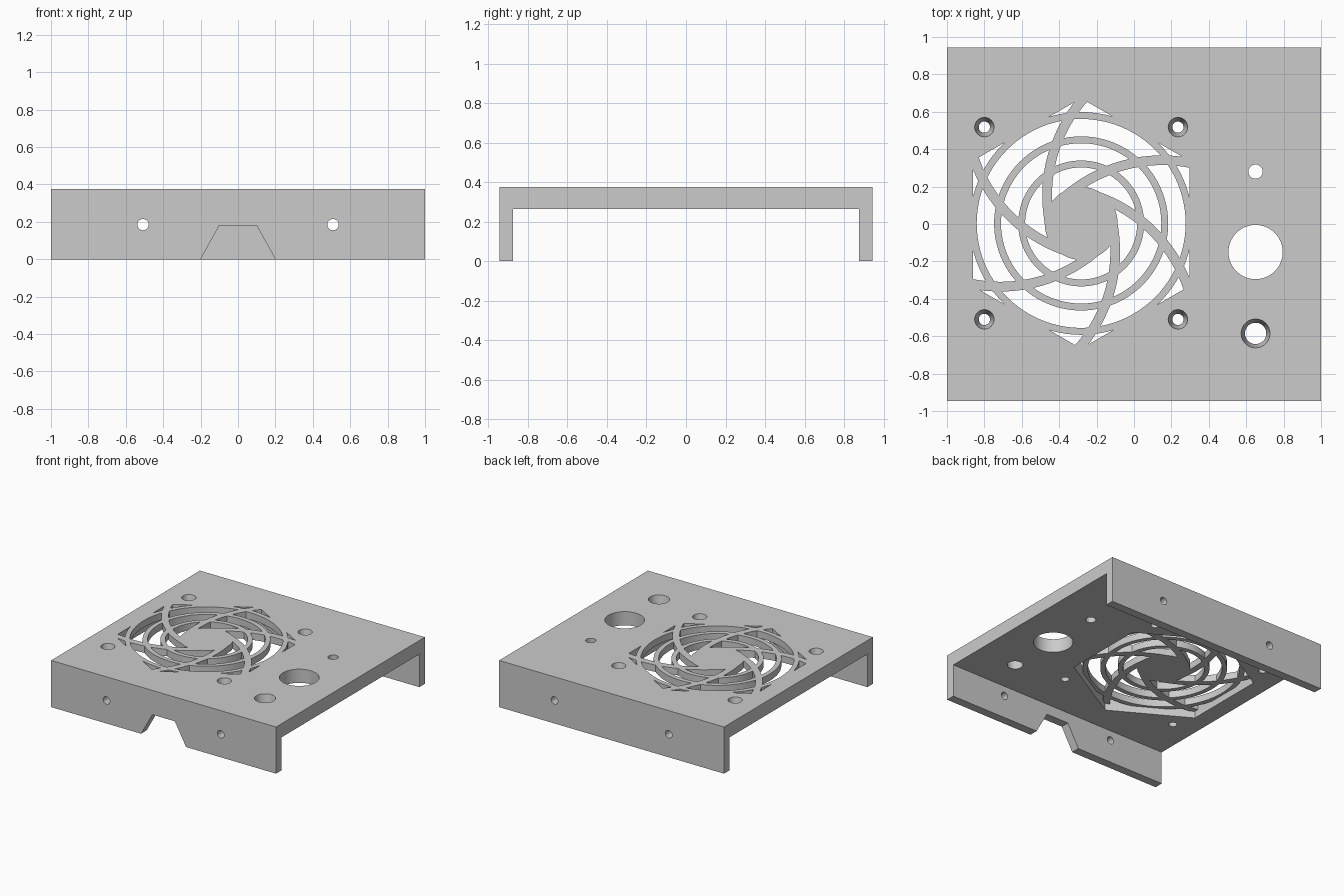
import bpy, bmesh, math
from mathutils import Matrix, Vector

cube = bpy.data.objects.get("Cube")
if cube:
    bpy.data.objects.remove(cube, do_unlink=True)

TOP, UNDER, RIB_UNDER = 0.375, 0.265, 0.32
FAN = Vector((-0.2825, 0.003, 0))

grey = bpy.data.materials.new("plain grey")
grey.use_nodes = True
grey.diffuse_color = (0.6, 0.6, 0.6, 1)
grey.node_tree.nodes["Principled BSDF"].inputs["Base Color"].default_value = (0.6, 0.6, 0.6, 1)


def finish(bm, name):
    bmesh.ops.recalc_face_normals(bm, faces=bm.faces)
    mesh = bpy.data.meshes.new(name)
    bm.to_mesh(mesh)
    bm.free()
    mesh.materials.append(grey)
    obj = bpy.data.objects.new(name, mesh)
    bpy.context.collection.objects.link(obj)
    return obj


def prism(name, points, direction):
    """Extrude a closed outline of 3D points along a direction."""
    bm = bmesh.new()
    face = bm.faces.new([bm.verts.new(p) for p in points])
    ext = bmesh.ops.extrude_face_region(bm, geom=[face])
    bmesh.ops.translate(bm, vec=direction,
                        verts=[v for v in ext["geom"] if isinstance(v, bmesh.types.BMVert)])
    return finish(bm, name)


def cone(name, pos, r_low, r_high, depth, matrix=Matrix()):
    bm = bmesh.new()
    bmesh.ops.create_cone(bm, cap_ends=True, segments=64, radius1=r_low, radius2=r_high,
                          depth=depth, matrix=Matrix.Translation(pos) @ matrix)
    return finish(bm, name)


def band(name, centre, radius, width, start, end, z0, z1, closed=False, steps=96):
    """A flat curved strip with a rectangular section."""
    bm = bmesh.new()
    rows = []
    for i in range(steps if closed else steps + 1):
        a = start + (end - start) * i / steps
        out = Vector((math.cos(a), math.sin(a), 0))
        rows.append([bm.verts.new(centre + out * (radius + s * width / 2) + Vector((0, 0, z)))
                     for s, z in ((-1, z0), (1, z0), (1, z1), (-1, z1))])
    pairs = list(zip(rows, rows[1:])) + ([(rows[-1], rows[0])] if closed else [])
    for a, b in pairs:
        for k in range(4):
            j = (k + 1) % 4
            bm.faces.new((a[k], a[j], b[j], b[k]))
    if not closed:
        bm.faces.new(rows[0])
        bm.faces.new(rows[-1])
    return finish(bm, name)


def subtract(target, cutters):
    """Cut each helper out of the target, then discard the helpers."""
    for c in cutters:
        c.hide_render = True
        mod = target.modifiers.new("cut", "BOOLEAN")
        mod.operation, mod.solver, mod.object = "DIFFERENCE", "EXACT", c
    bpy.context.view_layer.update()
    graph = bpy.context.evaluated_depsgraph_get()
    mesh = bpy.data.meshes.new_from_object(target.evaluated_get(graph))
    target.modifiers.clear()
    target.data = mesh
    for c in cutters:
        bpy.data.objects.remove(c, do_unlink=True)


# Cover: top plate with front and back flanges
half = [(0.945, 0), (0.945, TOP), (-0.945, TOP), (-0.945, 0),
        (-0.875, 0), (-0.875, UNDER), (0.875, UNDER), (0.875, 0)]
cover = prism("fan_cover", [(-1, y, z) for y, z in half], (2, 0, 0))

# Hexagonal fan opening, leaving the grille of hub, rings and swirling spokes
corners = [FAN + Vector((0.669 * math.cos(a), 0.669 * math.sin(a), 0.2))
           for a in (math.radians(30 + 60 * k) for k in range(6))]
opening = prism("fan_opening", corners, (0, 0, 0.25))
LID = 0.5
ribs = [cone("hub", FAN + Vector((0, 0, (RIB_UNDER + LID) / 2)), 0.195, 0.195, LID - RIB_UNDER)]
for r in (0.318, 0.447, 0.577):
    ribs.append(band("ring", FAN, r, 0.037, 0, math.tau, RIB_UNDER, LID, closed=True))
for k in range(6):
    turn = math.radians(60 * k)
    centre = FAN + Matrix.Rotation(turn, 3, "Z") @ Vector((0.604, 0.15, 0))
    ribs.append(band("spoke", centre, 0.786, 0.052, turn + math.radians(137),
                     turn + math.radians(194), RIB_UNDER, LID, steps=32))
subtract(opening, ribs)

# Plate holes: position, top radius, bottom radius
holes = [(x, y, 0.052, 0.03) for x in (-0.8, 0.235) for y in (-0.51, 0.518)]
holes += [(0.65, -0.15, 0.145, 0.145), (0.65, 0.28, 0.038, 0.038), (0.65, -0.585, 0.077, 0.057)]
cutters = [opening]
mid, thick = (TOP + UNDER) / 2, TOP - UNDER
for x, y, r_top, r_low in holes:
    flare = (r_top - r_low) * 0.1
    cutters.append(cone("hole", (x, y, mid), r_low - flare, r_top + flare, thick * 1.2))

# Flange screw holes and the front cable notch
for x in (-0.508, 0.508):
    cutters.append(cone("flange_hole", (x, 0, 0.185), 0.03, 0.03, 2.2,
                        Matrix.Rotation(math.pi / 2, 4, "X")))
notch = [(-0.211, -0.02), (0.211, -0.02), (0.1, 0.18), (-0.1, 0.18)]
cutters.append(prism("notch", [(x, -1, z) for x, z in notch], (0, 0.3, 0)))
subtract(cover, cutters)

bpy.ops.object.select_all(action="DESELECT")
cover.select_set(True)
bpy.context.view_layer.objects.active = cover
bpy.ops.object.shade_smooth_by_angle(angle=math.radians(25))
